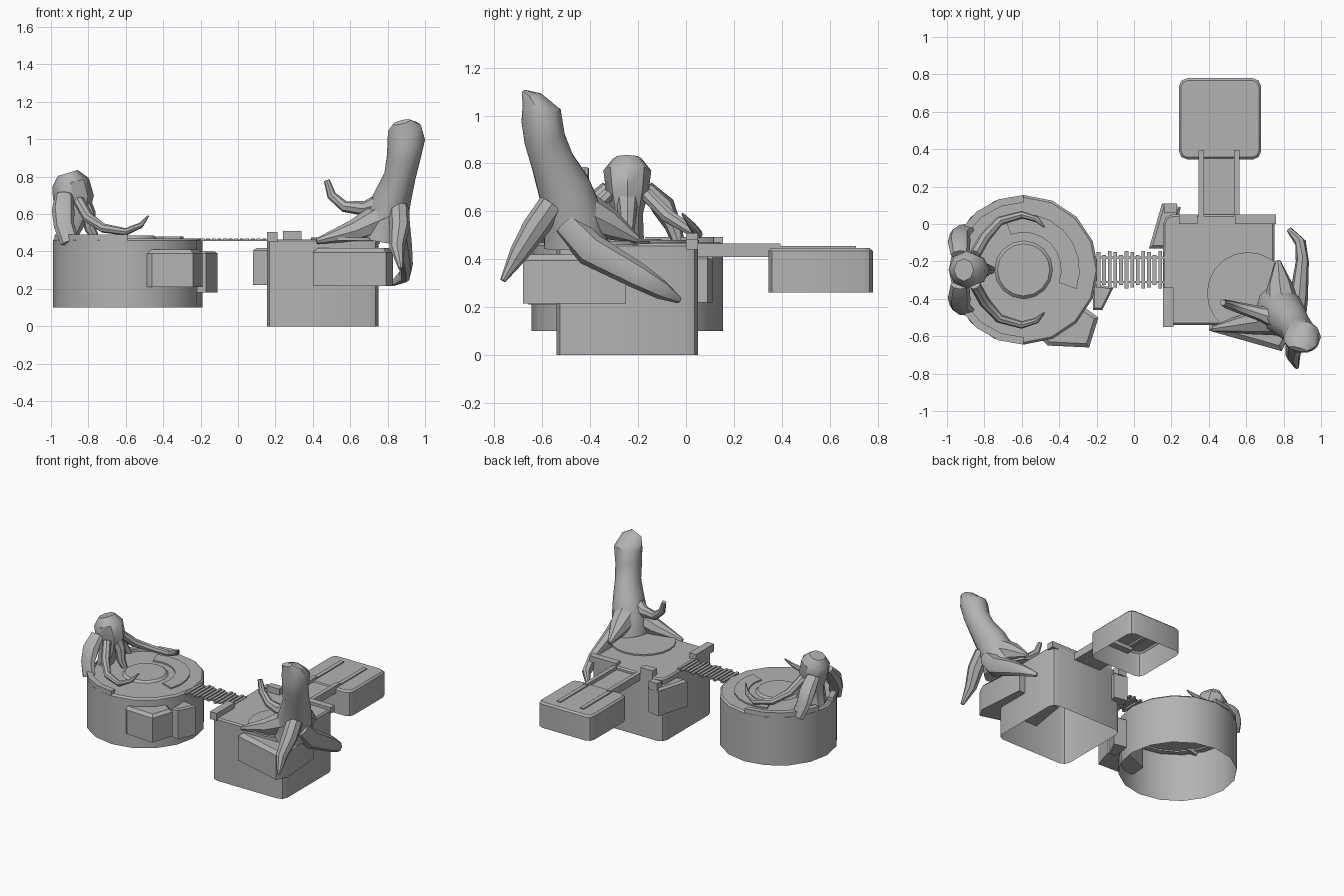
import bpy, bmesh
from math import cos, sin, pi, radians
from mathutils import Vector

if "Cube" in bpy.data.objects:
    bpy.data.objects.remove(bpy.data.objects["Cube"])

GREY = (0.45, 0.45, 0.45, 1)
grey = bpy.data.materials.new("plain grey")
grey.use_nodes = True
grey.diffuse_color = GREY
grey.node_tree.nodes["Principled BSDF"].inputs["Base Color"].default_value = GREY
parts = []


def finish(name, bm):
    bmesh.ops.recalc_face_normals(bm, faces=bm.faces)
    mesh = bpy.data.meshes.new(name)
    bm.to_mesh(mesh)
    bm.free()
    mesh.materials.append(grey)
    obj = bpy.data.objects.new(name, mesh)
    bpy.context.collection.objects.link(obj)
    parts.append(obj)
    return obj


def prism(name, outline, z0, z1, corner=0, edge=0, hollow=False):
    """Extruded outline with rounded upright corners and a softened top."""
    bm = bmesh.new()
    base = bm.faces.new([bm.verts.new((x, y, z0)) for x, y in outline])
    ext = bmesh.ops.extrude_face_region(bm, geom=[base], use_keep_orig=True)
    top = [v for v in ext["geom"] if isinstance(v, bmesh.types.BMVert)]
    bmesh.ops.translate(bm, verts=top, vec=(0, 0, z1 - z0))
    if corner:
        upright = [e for e in bm.edges if abs(e.verts[0].co.z - e.verts[1].co.z) > 1e-4]
        bmesh.ops.bevel(bm, geom=upright, offset=corner, segments=2, affect='EDGES', profile=0.5)
    if edge:
        rim = [e for e in bm.edges if all(v.co.z > z1 - 1e-4 for v in e.verts)]
        bmesh.ops.bevel(bm, geom=rim, offset=edge, segments=1, affect='EDGES', profile=0.5)
    if hollow:
        low = [f for f in bm.faces if all(v.co.z < z0 + 1e-4 for v in f.verts)]
        bmesh.ops.delete(bm, geom=low, context='FACES')
    return finish(name, bm)


def box(name, x0, x1, y0, y1, z0, z1, **kw):
    return prism(name, [(x0, y0), (x1, y0), (x1, y1), (x0, y1)], z0, z1, **kw)


def circle(cx, cy, r, n=16):
    return [(cx + r * cos(2 * pi * i / n), cy + r * sin(2 * pi * i / n)) for i in range(n)]


def arc_band(name, cx, cy, r_out, r_in, a0, a1, z0, z1, n=8):
    angles = [radians(a0 + (a1 - a0) * i / n) for i in range(n + 1)]
    outer = [(cx + r_out * cos(a), cy + r_out * sin(a)) for a in angles]
    inner = [(cx + r_in * cos(a), cy + r_in * sin(a)) for a in reversed(angles)]
    return prism(name, outer + inner, z0, z1)


def limb(name, path, ref=(0, 0, 1), sides=8):
    """Closed tube through (x, y, z, radius[, second radius]) stations."""
    bm = bmesh.new()
    pts = [Vector(p[:3]) for p in path]
    rings = []
    for i, p in enumerate(path):
        d = (pts[min(i + 1, len(pts) - 1)] - pts[max(i - 1, 0)]).normalized()
        u = Vector(ref)
        u = (u - d * u.dot(d)).normalized()
        v = d.cross(u)
        ru, rv = p[3], p[-1]
        rings.append([bm.verts.new(pts[i] + u * ru * cos(2 * pi * k / sides)
                                   + v * rv * sin(2 * pi * k / sides)) for k in range(sides)])
    for a, b in zip(rings, rings[1:]):
        for k in range(sides):
            j = (k + 1) % sides
            bm.faces.new((a[k], a[j], b[j], b[k]))
    bm.faces.new(rings[0])
    bm.faces.new(rings[-1])
    return finish(name, bm)


# Round platform with rim walls, step and low dome
CX, CY = -0.59, -0.245
prism("round_platform", circle(CX, CY, 0.4), 0.1, 0.47, edge=0.012, hollow=True)
arc_band("rim_back", CX, CY, 0.4, 0.36, 90, 168, 0.46, 0.492, 4)
arc_band("rim_front", CX, CY, 0.4, 0.36, 192, 270, 0.46, 0.492, 4)
arc_band("crescent_step", CX, CY, 0.3, 0.2, -20, 110, 0.46, 0.48)
dome = prism("low_dome", circle(CX, CY, 0.16), 0.46, 0.485, edge=0.02)

# Square platform with a round disc and low walls
box("square_platform", 0.155, 0.75, -0.54, 0.05, 0, 0.465, corner=0.05, edge=0.01, hollow=True)
prism("platform_disc", circle(0.61, -0.37, 0.22, 20), 0.46, 0.475)
box("low_wall_front", 0.155, 0.21, -0.55, -0.34, 0.45, 0.505)
box("low_wall_back_a", 0.24, 0.34, 0, 0.05, 0.45, 0.51)
box("low_wall_back_b", 0.54, 0.76, 0, 0.05, 0.44, 0.485)
box("low_wall_corner", 0.16, 0.23, 0.06, 0.11, 0.4, 0.46)

# Back block reached by a plank with two rails
box("back_block", 0.24, 0.68, 0.345, 0.78, 0.26, 0.447, corner=0.045, edge=0.012, hollow=True)
box("plank", 0.36, 0.55, 0.04, 0.395, 0.41, 0.44)
for name, x in (("rail_right", 0.36), ("rail_left", 0.55)):
    box(name, x - 0.015, x + 0.015, 0.04, 0.395, 0.41, 0.465)
    box(name + "_end", x - 0.015, x + 0.015, 0.39, 0.71, 0.435, 0.455)

# Bridge of slats
for i in range(13):
    x = -0.2 + i * 0.03
    half = (0.095, 0.08, 0.1)[i % 3]
    box("bridge_slat", x, x + 0.02, CY - half, CY + half, 0.457 + 0.004 * (i % 2), 0.47)
for y in (-0.31, -0.18):
    box("bridge_rope", -0.21, 0.18, y - 0.006, y + 0.006, 0.457, 0.463)

# Rocks against the platforms
prism("round_platform_rock", [(-0.51, -0.6), (-0.46, -0.65), (-0.24, -0.66),
      (-0.19, -0.5), (-0.3, -0.42), (-0.5, -0.5)], 0.21, 0.41, edge=0.02)
prism("bridge_rock", [(-0.22, -0.46), (-0.17, -0.46), (-0.11, -0.34), (-0.22, -0.32)],
      0.18, 0.4, edge=0.01)
prism("square_platform_rock", [(0.4, -0.57), (0.79, -0.68), (0.83, -0.6),
      (0.8, -0.25), (0.45, -0.25)], 0.215, 0.42, edge=0.025)
prism("corner_rock", [(0.08, -0.13), (0.2, -0.13), (0.25, 0.09), (0.15, 0.11)],
      0.22, 0.42, edge=0.015)

# Tusked head with ears and shoulders
limb("tusked_head", [(-0.92, CY, 0.46, 0.05, 0.07), (-0.88, CY, 0.59, 0.08, 0.065),
     (-0.88, CY, 0.69, 0.11, 0.09), (-0.895, CY, 0.77, 0.1, 0.1),
     (-0.91, CY, 0.82, 0.055, 0.06)], ref=(1, 0, 0))
limb("trunk", [(-0.84, CY, 0.68, 0.05), (-0.8, CY, 0.6, 0.04), (-0.79, CY, 0.52, 0.03),
     (-0.76, CY, 0.47, 0.02)], ref=(1, 0, 0))
for side, s in (("left", 1), ("right", -1)):
    limb("tusk_" + side, [(x, CY + s * off, z, r) for x, off, z, r in (
        (-0.85, 0.08, 0.67, 0.03), (-0.8, 0.17, 0.58, 0.03), (-0.72, 0.26, 0.525, 0.025),
        (-0.6, 0.295, 0.505, 0.02), (-0.52, 0.27, 0.54, 0.016), (-0.48, 0.23, 0.59, 0.005))])
    limb("shoulder_" + side, [(x, CY + s * off, z, r, r2) for x, off, z, r, r2 in (
        (-0.93, 0.08, 0.7, 0.05, 0.03), (-0.935, 0.15, 0.62, 0.06, 0.05),
        (-0.93, 0.19, 0.54, 0.055, 0.035), (-0.9, 0.22, 0.45, 0.05, 0.025))], ref=(1, 0, 0))

# Long-necked creature leaning over the square platform
limb("creature_body", [(0.77, -0.46, 0.46, 0.12, 0.14), (0.79, -0.47, 0.58, 0.12, 0.13),
     (0.83, -0.51, 0.7, 0.1, 0.115), (0.865, -0.555, 0.8, 0.085, 0.095),
     (0.885, -0.59, 0.9, 0.09, 0.09), (0.9, -0.605, 1.0, 0.1, 0.09),
     (0.89, -0.64, 1.06, 0.09, 0.05), (0.875, -0.67, 1.092, 0.05, 0.015)],
     ref=(1, 0, 0), sides=10)
limb("creature_foot_right", [(0.82, -0.5, 0.6, 0.1), (0.62, -0.53, 0.51, 0.06),
     (0.42, -0.56, 0.455, 0.015)])
limb("creature_foot_back", [(0.8, -0.48, 0.62, 0.1), (0.78, -0.33, 0.55, 0.07),
     (0.77, -0.2, 0.48, 0.015)])
limb("creature_front_leg", [(0.86, -0.56, 0.63, 0.055), (0.865, -0.63, 0.53, 0.055),
     (0.85, -0.7, 0.42, 0.04), (0.87, -0.765, 0.31, 0.012)], ref=(1, 0, 0))
limb("creature_tail", [(0.86, -0.5, 0.55, 0.06), (0.88, -0.4, 0.44, 0.07, 0.05),
     (0.9, -0.2, 0.33, 0.055, 0.035), (0.89, -0.1, 0.27, 0.04, 0.03),
     (0.83, -0.03, 0.23, 0.015)])
limb("creature_arm", [(0.82, -0.52, 0.67, 0.075), (0.68, -0.48, 0.63, 0.04),
     (0.57, -0.45, 0.64, 0.03), (0.5, -0.43, 0.7, 0.025), (0.475, -0.42, 0.78, 0.016)],
     ref=(0, 1, 0))

# Smooth shading with sharp edges kept
bpy.ops.object.select_all(action='DESELECT')
for obj in parts:
    obj.select_set(True)
bpy.context.view_layer.objects.active = parts[0]
bpy.ops.object.shade_smooth_by_angle(angle=radians(40))
